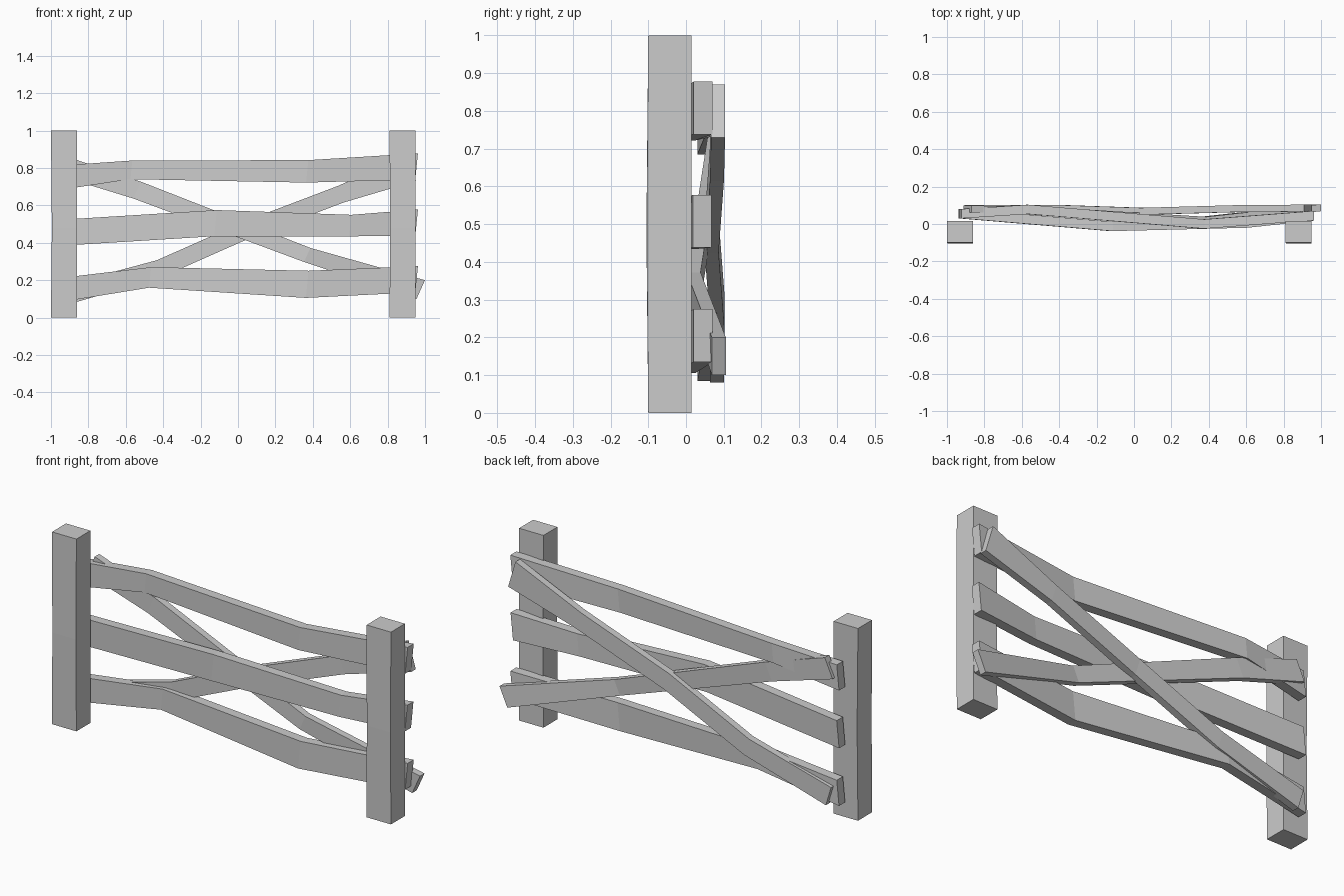
import bpy
import bmesh
from mathutils import Vector

cube = bpy.data.objects.get("Cube")
if cube:
    bpy.data.objects.remove(cube)

wood = bpy.data.materials.new("grey_wood")
wood.use_nodes = True
wood.diffuse_color = (0.6, 0.6, 0.6, 1)
wood.node_tree.nodes["Principled BSDF"].inputs["Base Color"].default_value = (0.6, 0.6, 0.6, 1)


def loft(name, rings):
    """Join four-cornered rings into a closed beam."""
    bm = bmesh.new()
    loops = [[bm.verts.new(p) for p in ring] for ring in rings]
    for a, b in zip(loops, loops[1:]):
        for i in range(4):
            j = (i + 1) % 4
            bm.faces.new((a[i], a[j], b[j], b[i]))
    bm.faces.new(loops[0])
    bm.faces.new(loops[-1])
    bmesh.ops.recalc_face_normals(bm, faces=bm.faces)
    mesh = bpy.data.meshes.new(name)
    bm.to_mesh(mesh)
    bm.free()
    mesh.materials.append(wood)
    obj = bpy.data.objects.new(name, mesh)
    bpy.context.collection.objects.link(obj)
    return obj


def plank(name, depth, lean, stations):
    """Crooked plank through (x, y, z, height) stations, cut at a lean."""
    rings = []
    for x, y, z, h in stations:
        up = Vector((lean, 0, 1)) * h / 2
        back = Vector((0, depth / 2, 0))
        c = Vector((x, y, z))
        rings.append([c - up - back, c - up + back, c + up + back, c + up - back])
    loft(name, rings)


def post(name, x, bow):
    """Square post, slightly bowed at mid height."""
    rings = []
    for z, shift in ((0, 0), (0.48, bow), (1, 0)):
        rings.append([(x - 0.07 + shift, -0.1 - abs(shift), z), (x + 0.07, -0.1 - abs(shift), z),
                      (x + 0.07, 0.015, z), (x - 0.07 + shift, 0.015, z)])
    loft(name, rings)


# Posts
post("right_post", -0.93, 0.005)
post("left_post", 0.88, 0.004)

# Horizontal rails
plank("top_rail", 0.05, 0.1, [(-0.93, 0.055, 0.75, 0.13), (-0.57, 0.078, 0.79, 0.10),
                              (0.37, 0.0, 0.782, 0.12), (0.955, 0.045, 0.808, 0.14)])
plank("middle_rail", 0.05, 0.1, [(-0.93, 0.055, 0.455, 0.14), (-0.12, -0.013, 0.505, 0.14),
                                 (0.6, 0.005, 0.492, 0.115), (0.955, 0.043, 0.508, 0.14)])
plank("bottom_rail", 0.05, 0.1, [(-0.93, 0.055, 0.15, 0.13), (-0.47, 0.07, 0.215, 0.11),
                                 (0.37, 0.0, 0.178, 0.145), (0.955, 0.045, 0.205, 0.14)])

# Crossed braces behind the rails
plank("falling_brace", 0.037, 0.45, [(-0.89, 0.08, 0.795, 0.10), (-0.54, 0.075, 0.682, 0.09),
                                     (0.37, 0.02, 0.335, 0.075), (0.977, 0.087, 0.15, 0.10)])
plank("rising_brace", 0.037, -0.3, [(-0.89, 0.082, 0.13, 0.10), (-0.42, 0.084, 0.262, 0.09),
                                    (0.05, 0.068, 0.47, 0.09), (0.55, 0.082, 0.66, 0.09),
                                    (0.93, 0.085, 0.80, 0.14)])
